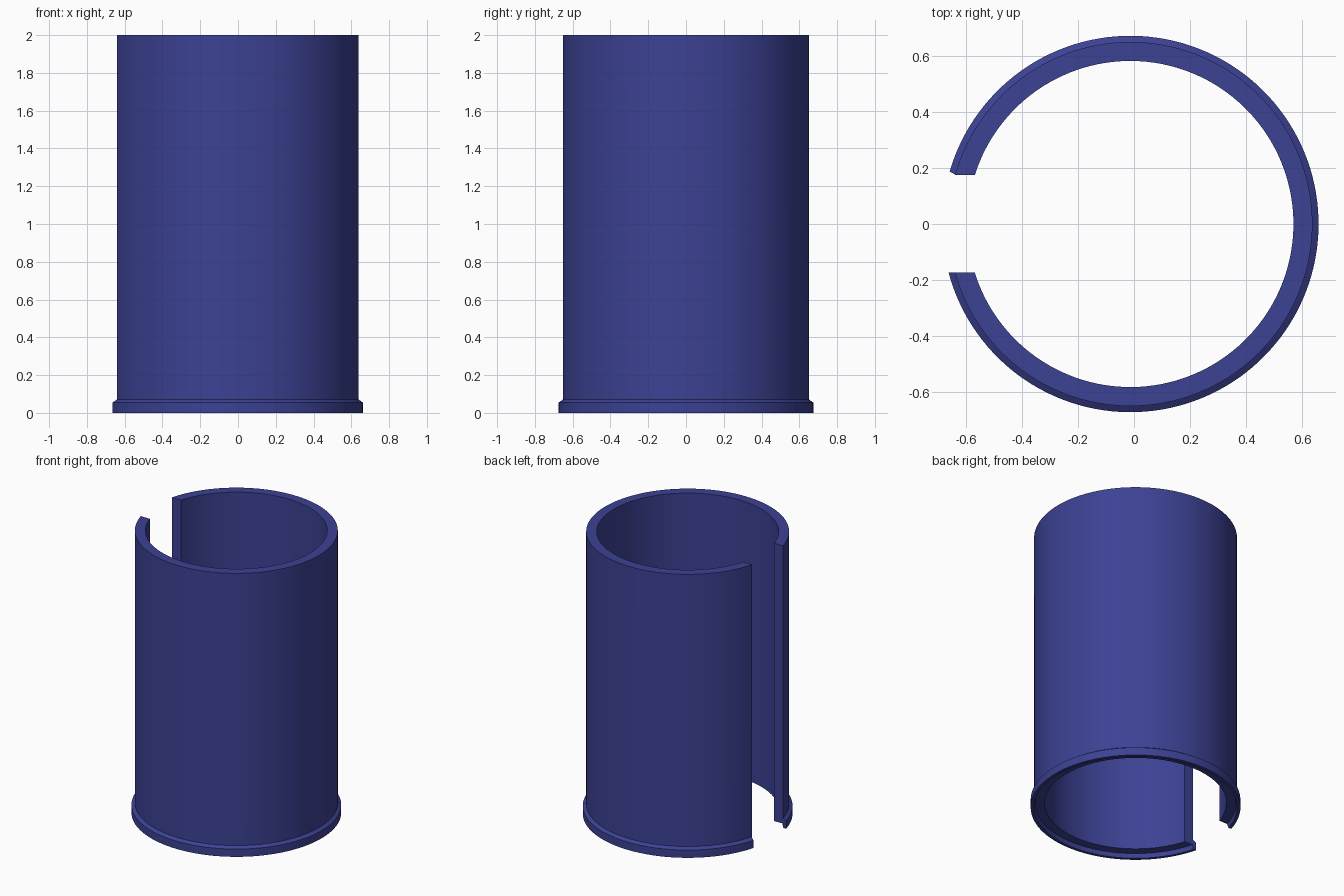
import bpy, bmesh, math

if "Cube" in bpy.data.objects:
    bpy.data.objects.remove(bpy.data.objects["Cube"])

STEPS = 128
CENTRE_X = -0.013

navy = bpy.data.materials.new("navy_blue")
navy.diffuse_color = (0.045, 0.054, 0.296, 1.0)
navy.use_nodes = True
navy.node_tree.nodes["Principled BSDF"].inputs["Base Color"].default_value = navy.diffuse_color

# Wall section: radius, height, y of the slot edge on the back half
section = [
    (0.584, 2.00, 0.175),   # inner wall top
    (0.584, 0.03, 0.175),   # inner wall bottom
    (0.645, 0.03, 0.175),   # recessed underside
    (0.653, 0.00, 0.180),   # skirt inner edge
    (0.674, 0.00, 0.188),   # skirt outer edge
    (0.674, 0.055, 0.188),  # top of the lip
    (0.652, 0.070, 0.177),  # lip bevel meets the wall
    (0.652, 2.00, 0.175),   # outer wall top
]
SLOT_FRONT = 0.173

# Sweep the section around the axis, leaving a parallel-sided slot at -x
bm = bmesh.new()
rings = []
for i in range(STEPS + 1):
    t = i / STEPS
    ring = []
    for r, z, slot in section:
        start = -math.pi + math.asin(SLOT_FRONT / r)
        end = math.pi - math.asin(slot / r)
        a = start + (end - start) * t
        ring.append(bm.verts.new((CENTRE_X + r * math.cos(a), r * math.sin(a), z)))
    rings.append(ring)

n = len(section)
for a, b in zip(rings, rings[1:]):
    for j in range(n):
        k = (j + 1) % n
        bm.faces.new((a[j], b[j], b[k], a[k]))

# Flat slot ends
bm.faces.new(rings[0])
bm.faces.new(rings[-1][::-1])
bmesh.ops.recalc_face_normals(bm, faces=bm.faces)

mesh = bpy.data.meshes.new("split_sleeve")
bm.to_mesh(mesh)
bm.free()
mesh.materials.append(navy)
sleeve = bpy.data.objects.new("split_sleeve", mesh)
bpy.context.collection.objects.link(sleeve)

# Smooth round walls, crisp rims
bpy.context.view_layer.objects.active = sleeve
sleeve.select_set(True)
bpy.ops.object.shade_smooth_by_angle(angle=math.radians(25))
